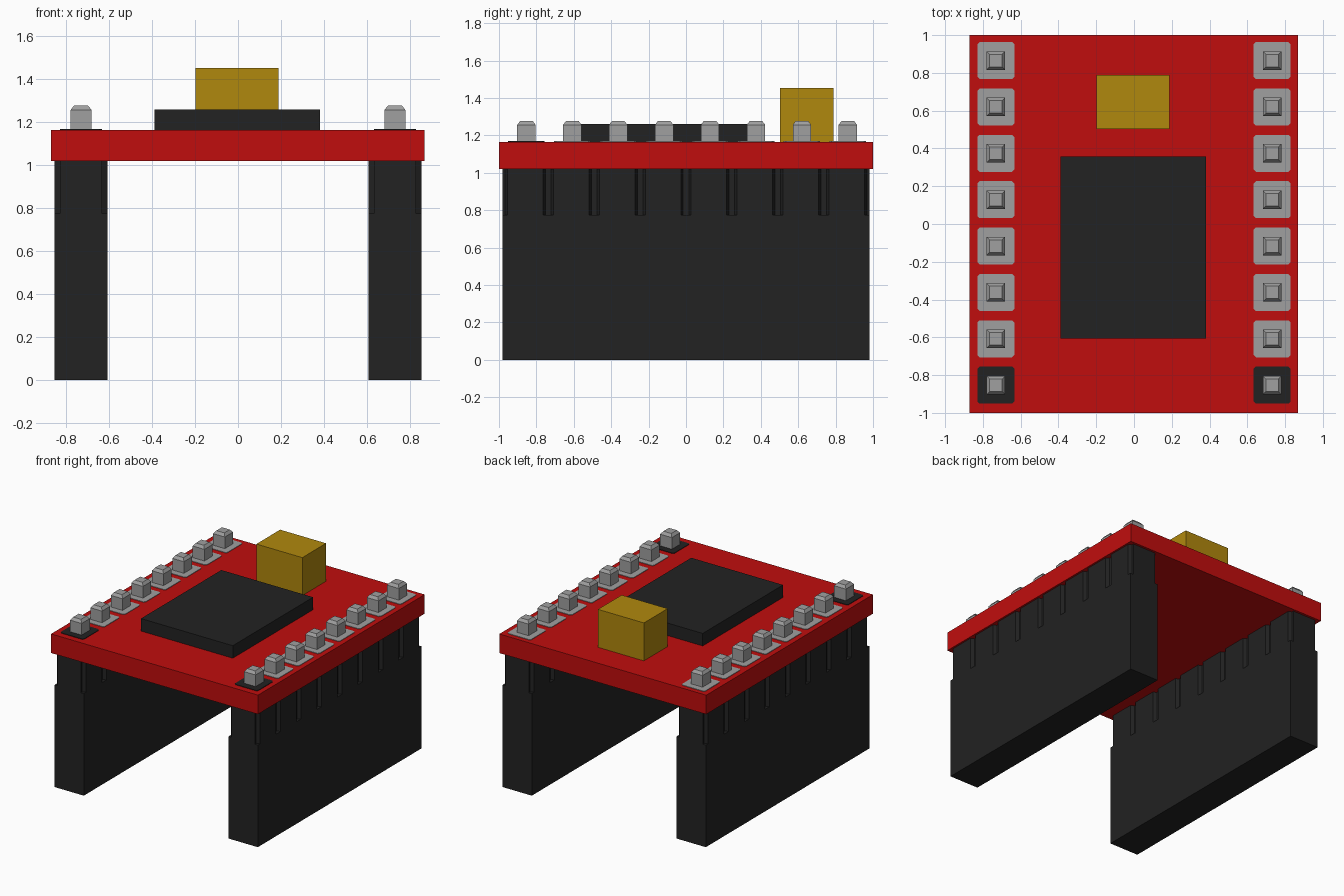
import bpy
import bmesh

cube = bpy.data.objects.get("Cube")
if cube:
    bpy.data.objects.remove(cube, do_unlink=True)


def material(name, rgb):
    m = bpy.data.materials.new(name)
    m.use_nodes = True
    m.diffuse_color = (*rgb, 1)
    bsdf = next(n for n in m.node_tree.nodes if n.type == 'BSDF_PRINCIPLED')
    bsdf.inputs["Base Color"].default_value = (*rgb, 1)
    return m


RED = material("board red", (0.527, 0.004, 0.004))
BLACK = material("plastic black", (0.016, 0.016, 0.016))
GREY = material("metal grey", (0.35, 0.35, 0.35))
GOLD = material("component gold", (0.434, 0.246, 0.004))


def finish(bm, name, mat):
    bmesh.ops.recalc_face_normals(bm, faces=bm.faces)
    mesh = bpy.data.meshes.new(name)
    bm.to_mesh(mesh)
    bm.free()
    mesh.materials.append(mat)
    ob = bpy.data.objects.new(name, mesh)
    bpy.context.collection.objects.link(ob)
    return ob


def loft(bm, rings, bottom=True):
    """Skin a stack of (outline, z) rings and cap the ends."""
    loops = [[bm.verts.new((x, y, z)) for x, y in pts] for pts, z in rings]
    n = len(loops[0])
    for a, b in zip(loops, loops[1:]):
        for i in range(n):
            j = (i + 1) % n
            bm.faces.new((a[i], a[j], b[j], b[i]))
    bm.faces.new(loops[-1])
    if bottom:
        bm.faces.new(loops[0][::-1])


def rect(x0, x1, y0, y1):
    return [(x0, y0), (x1, y0), (x1, y1), (x0, y1)]


def square(x, y, h):
    return rect(x - h, x + h, y - h, y + h)


def chamfered(x, y, h, c):
    k = h - c
    return [(x + a, y + b) for a, b in
            ((-k, -h), (k, -h), (h, -k), (h, k), (k, h), (-k, h), (-h, k), (-h, -k))]


def box(name, mat, x0, x1, y0, y1, z0, z1):
    bm = bmesh.new()
    outline = rect(x0, x1, y0, y1)
    loft(bm, [(outline, z0), (outline, z1)])
    return finish(bm, name, mat)


BOARD_Z, TOP = 1.02, 1.165
PITCH, ROW_X = 0.2455, 0.731
HALF_W, HALF_L = 0.123, 0.982
GROOVE_Z, GROOVE_D = 0.775, 0.025

# Board and its two components
box("circuit_board", RED, -0.87, 0.868, -1, 1, BOARD_Z, TOP)
box("chip", BLACK, -0.39, 0.381, -0.607, 0.357, TOP - 0.005, 1.26)
box("gold_component", GOLD, -0.198, 0.188, 0.503, 0.788, TOP - 0.005, 1.453)


def header(name, cx):
    """Socket strip with tapered grooves between contacts on both long sides."""
    w, d = HALF_W, HALF_W - GROOVE_D
    side = []
    for i in range(-4, 5):
        y = i * PITCH
        for dx, dy in ((w, -0.028), (d, -0.015), (d, 0.015), (w, 0.028)):
            if abs(y + dy) < HALF_L:
                side.append((dx, y + dy))
    side = [(d, -HALF_L)] + side + [(d, HALF_L)]
    outline = [(cx + x, y) for x, y in side] + [(cx - x, y) for x, y in reversed(side)]
    bm = bmesh.new()
    block = rect(cx - w, cx + w, -HALF_L, HALF_L)
    loft(bm, [(block, 0), (block, GROOVE_Z)])
    loft(bm, [(outline, GROOVE_Z), (outline, BOARD_Z)], bottom=False)
    finish(bm, name, BLACK)


# Headers, solder pads and pins on both sides
for side_name, s in (("left", 1), ("right", -1)):
    x = s * ROW_X
    header(side_name + "_header", x)
    for i in range(8):
        y = 0.006 + (i - 3.5) * PITCH
        bm = bmesh.new()
        pad = chamfered(x, y, 0.098, 0.012)
        loft(bm, [(pad, TOP - 0.003), (pad, TOP + 0.004)])
        finish(bm, f"{side_name}_pad_{i + 1}", BLACK if i == 0 else GREY)
        bm = bmesh.new()
        shaft = square(x, y, 0.049)
        loft(bm, [(shaft, TOP - 0.003), (shaft, 1.257), (square(x, y, 0.033), 1.278)])
        finish(bm, f"{side_name}_pin_{i + 1}", GREY)
